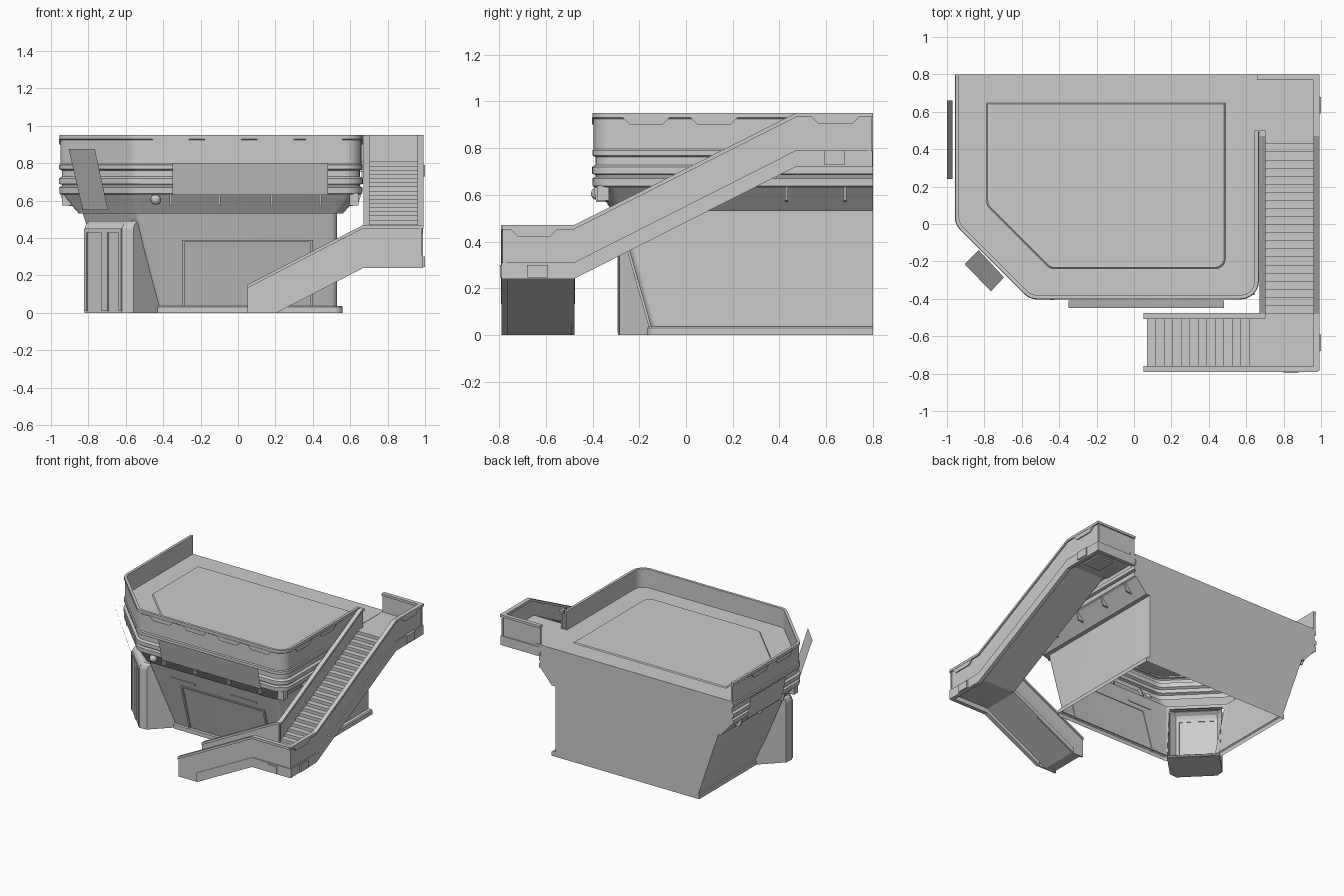
import bpy, bmesh, math
from mathutils import Vector

if "Cube" in bpy.data.objects:
    bpy.data.objects.remove(bpy.data.objects["Cube"])


def finish(name, bm, smooth=False, fix=True):
    if fix:
        bmesh.ops.recalc_face_normals(bm, faces=bm.faces)
    me = bpy.data.meshes.new(name)
    bm.to_mesh(me)
    bm.free()
    ob = bpy.data.objects.new(name, me)
    bpy.context.collection.objects.link(ob)
    if smooth:
        bpy.ops.object.select_all(action='DESELECT')
        ob.select_set(True)
        bpy.context.view_layer.objects.active = ob
        bpy.ops.object.shade_smooth_by_angle(angle=math.radians(20))
    return ob


def prism(name, axis, pts, lo, hi):
    """Extrude a profile (a, z) along x or y."""
    bm = bmesh.new()
    put = (lambda a, z, d: (d, a, z)) if axis == 'x' else (lambda a, z, d: (a, d, z))
    A = [bm.verts.new(put(a, z, lo)) for a, z in pts]
    B = [bm.verts.new(put(a, z, hi)) for a, z in pts]
    n = len(pts)
    bm.faces.new(A)
    bm.faces.new(B)
    for i in range(n):
        bm.faces.new((A[i], A[(i + 1) % n], B[(i + 1) % n], B[i]))
    return finish(name, bm)


def box(name, x0, x1, y0, y1, z0, z1):
    return prism(name, 'y', [(x0, z0), (x1, z0), (x1, z1), (x0, z1)], y0, y1)


def band(name, axis, path, z0, z1, lo, hi):
    """Strip that follows a path between two height offsets."""
    pts = [(a, z + z0) for a, z in path] + [(a, z + z1) for a, z in reversed(path)]
    return prism(name, axis, pts, lo, hi)


def outline(L, R, F, S, r, z, yl=0.8, yr=0.8, seg=6):
    """Plan open at the back: straight left, chamfer x+y=S, front, right."""
    c = [Vector(p) for p in ((L, yl), (L, S - L), (S - F, F), (R, F), (R, yr))]
    out = [c[0]]
    for i in (1, 2, 3):
        d1, d2 = (c[i - 1] - c[i]).normalized(), (c[i + 1] - c[i]).normalized()
        half = d1.angle(d2) / 2
        mid = c[i] + (d1 + d2).normalized() * (r / math.sin(half))
        a = c[i] + d1 * (r / math.tan(half)) - mid
        b = c[i] + d2 * (r / math.tan(half)) - mid
        w = a.angle(b)
        for k in range(seg + 1):
            t = k / seg
            out.append(mid + (a * math.sin((1 - t) * w) + b * math.sin(t * w)) / math.sin(w))
    out.append(c[4])
    return [(p.x, p.y, z) for p in out]


def loft(name, rings, top=False, closed=False, skip=()):
    bm = bmesh.new()
    V = [[bm.verts.new(p) for p in ring] for ring in rings]
    pairs = list(zip(V, V[1:])) + ([(V[-1], V[0])] if closed else [])
    for j, (a, b) in enumerate(pairs):
        for i in range(len(a) - 1):
            if (j, i) not in skip:
                bm.faces.new((a[i], a[i + 1], b[i + 1], b[i]))
    if top:
        bm.faces.new(V[-1])
    if closed:
        bm.faces.new([r[0] for r in V])
        bm.faces.new([r[-1] for r in V])
    else:
        bm.faces.new([r[0] for r in V] + [r[-1] for r in reversed(V)])
    return finish(name, bm, True)


def deck(o, z, yr=0.8):
    return outline(-0.95 - o, 0.66 + o, -0.395 - o, -0.95 - 1.414 * o, 0.09 + o, z, yr=yr)


def front_y(z):
    return -0.14 - 0.15 * z / 0.53


def wall(z):
    t = z / 0.53
    return outline(-0.65 - 0.18 * t, 0.53, front_y(z), -0.55 - 0.28 * t, 0.03, z)


# building shell: plinth, leaning walls (doorway open in the chamfer), ribbed deck edge, floor, flat back
plinth = [outline(-0.67, 0.56, -0.165, -0.585, 0.04, z) for z in (0, 0.03)]
plinth.append(outline(-0.665, 0.553, -0.158, -0.575, 0.035, 0.037))
ribs = [(-0.012, .63), (0.004, .638), (0.006, .67), (-0.008, .677),
        (-0.008, .685), (0.008, .69), (0.008, .718), (-0.008, .728), (-0.008, .762),
        (0.006, .768), (0.006, .79), (0, .797), (0, .81)]
flare = outline(-0.85, 0.56, -0.315, -0.855, 0.05, 0.53)
loft("building_shell", plinth + [wall(0.037), wall(0.48), wall(0.53), flare] + [deck(o, z) for o, z in ribs],
     top=True, skip={(3, 7)})

# deck parapet with a lip
loft("deck_parapet", [deck(o, z, 0.5) for o, z in
     [(0, .80), (0, .925), (0.005, .93), (0.005, .95), (-0.015, .95), (-0.015, .80)]], closed=True)


def trims(name, axis, centres, lo, hi, z=.93):
    for i, c in enumerate(centres):
        prism(f"{name}_{i}", axis, [(c - .1, z), (c - .07, z - .03), (c + .07, z - .03), (c + .1, z)], lo, hi)


trims("parapet_trim_front", 'y', (-0.36, -0.08, 0.2, 0.46), -0.403, -0.39)
trims("parapet_trim_left", 'x', (0.2, 0.48), -0.958, -0.945)
trims("parapet_trim_right", 'x', (-0.17, 0.12), 0.655, 0.668)

# low floor pad
loft("floor_pad", [outline(-0.79, 0.49, -0.24, -0.69, 0.05, 0.808, .65, .65),
                   outline(-0.782, 0.482, -0.232, -0.678, 0.05, 0.817, .642, .642)], top=True)

# fins under the flare
for i, x in enumerate((-0.36, -0.1, 0.18, 0.44)):
    prism(f"front_fin_{i}", 'x', [(-0.33, .57), (-0.385, .57), (-0.395, .635), (-0.36, .635)], x - .006, x + .006)
for i, y in enumerate((-0.1, 0.17, 0.43, 0.68)):
    prism(f"right_fin_{i}", 'y', [(0.59, .57), (0.64, .575), (0.66, .635), (0.62, .635)], y - .006, y + .006)
    if y > 0:
        prism(f"left_fin_{i}", 'y', [(-0.88, .57), (-0.93, .575), (-0.95, .635), (-0.91, .635)], y - .006, y + .006)

# corner lamps and round sensor
for n, x, y in (("right", 0.62, -0.355), ("left", -0.915, 0.03)):
    box(f"lamp_{n}", x - .025, x + .025, y - .025, y + .025, 0.575, 0.64)
bm = bmesh.new()
bmesh.ops.create_uvsphere(bm, u_segments=16, v_segments=8, radius=0.027)
bmesh.ops.translate(bm, verts=bm.verts, vec=(-0.44, -0.38, 0.605))
finish("round_sensor", bm, True)


# front gate frame lying on the leaning wall
def on_front(name, x0, x1, z0, z1, t):
    prism(name, 'x', [(front_y(z0) - t, z0), (front_y(z1) - t, z1),
                      (front_y(z1) + .005, z1), (front_y(z0) + .005, z0)], x0, x1)


on_front("gate_left", -0.30, -0.285, 0.03, 0.39, 0.01)
on_front("gate_right", 0.385, 0.40, 0.03, 0.39, 0.01)
on_front("gate_top", -0.285, 0.385, 0.378, 0.39, 0.01)
on_front("wall_band_left", -0.37, -0.17, 0.425, 0.44, 0.006)
on_front("wall_band_right", 0.12, 0.34, 0.425, 0.44, 0.006)


# entrance booth on the chamfer: hollow, open towards the building
def booth_ring(z, back, inset):
    front = [(-.815, -.03), (-.82, -.09), (-.62, -.29), (-.56, -.285)]
    front = [(x + inset, y + inset) for x, y in front]
    s0, s1 = (back - sum(front[0])) / 2, (back - sum(front[3])) / 2
    pts = [(front[0][0] + s0, front[0][1] + s0)] + front + [(front[3][0] + s1, front[3][1] + s1)]
    return [(x, y, z) for x, y in pts]


bm = bmesh.new()
V = [[bm.verts.new(p) for p in booth_ring(*a)] for a in
     ((0, -.52, 0), (.45, -.77, 0), (.475, -.78, .008), (.49, -.79, .025))]
for a, b in zip(V, V[1:]):
    for i in range(5):
        bm.faces.new((a[i], a[i + 1], b[i + 1], b[i]))
bm.faces.new(V[0])
bm.faces.new(V[-1])
finish("booth_body", bm)


# door strips on the booth face, measured along the face from its middle
def booth_strip(name, s0, s1, z0, z1):
    bm = bmesh.new()
    bmesh.ops.create_cube(bm, size=1)
    for v in bm.verts:
        s = (s0 if v.co.x < 0 else s1) * 0.7071
        d = -0.005 if v.co.y < 0 else 0.003
        v.co = (-0.72 + s + d, -0.19 - s + d, z0 if v.co.z < 0 else z1)
    finish(name, bm)


booth_strip("door_frame_left", -0.14, -0.12, 0.01, 0.45)
booth_strip("door_frame_right", 0.12, 0.14, 0.01, 0.45)
booth_strip("door_frame_top", -0.12, 0.12, 0.43, 0.45)
booth_strip("door_centre", -0.01, 0.04, 0.01, 0.43)


# thin tilted sign boards
def sign(name, pts):
    bm = bmesh.new()
    bm.faces.new([bm.verts.new(p) for p in pts])
    finish(name, bm, fix=False)


sign("sign_front", [(-.35, -.41, .63), (.48, -.41, .63), (.48, -.45, .8), (-.35, -.45, .8)])
sign("sign_left", [(-.97, .66, .63), (-.97, .24, .63), (-1, .24, .8), (-1, .66, .8)])
sign("sign_corner", [(-.83, -.14, .55), (-.695, -.285, .55), (-.765, -.36, .875), (-.905, -.215, .875)])


# stairs: stepped slabs with landings, undersides set above the parapet edge
def steps(a0, z0, a1, z1, n):
    out = []
    for i in range(n):
        a = a0 + (a1 - a0) * i / n
        out += [(a, z0 + (z1 - z0) * i / n), (a, z0 + (z1 - z0) * (i + 1) / n)]
    return out


UP = 0.035
prism("lower_flight", 'y', steps(.07, 0, .66, .32, 13)
      + [(.975, .32), (.975, .24 + UP), (.67, .24 + UP), (.145, 0)], -.775, -.49)
prism("upper_flight", 'x', [(-.5, .24 + UP), (-.5, .32)] + steps(-.48, .32, .47, .808, 22)
      + [(.785, .808), (.785, .72 + UP), (.47, .72 + UP), (-.48, .24 + UP)], .69, .975)
box("landing_bridge", .64, .70, .49, .795, .72 + UP, .808)

# stair parapets with rails and lower skirts: name, axis, path, side faces, depth
low_out = [(.05, .15), (.67, .47), (.985, .47)]
low_in = [(.05, .15), (.67, .47), (.70, .47)]
up_out = [(-.785, .47), (-.48, .47), (.47, .95), (.795, .95)]
up_in = [(-.5, .47), (-.48, .47), (.47, .95), (.5, .95)]
for name, axis, path, lo, hi, drop in (("low_outer", 'y', low_out, -.782, -.77, .23),
                                       ("low_inner", 'y', low_in, -.498, -.486, .23 - UP),
                                       ("up_outer", 'x', up_out, .97, .982, .23),
                                       ("up_inner", 'x', up_in, .682, .694, .23 - UP)):
    skirt = path
    if axis == 'y':
        foot = .05 + (drop - .15) / .516
        prism(name + "_parapet", axis, [(.05, 0)] + path
              + [(path[-1][0], .47 - drop), (.67, .47 - drop), (foot, 0)], lo, hi)
        skirt = [(foot, drop)] + path[1:]
    else:
        band(name + "_parapet", axis, path, -drop, 0, lo, hi)
    band(name + "_rail", axis, path, -.018, 0, lo - .01, hi + .01)
    band(name + "_skirt", axis, skirt, -drop, -.16, lo - .008, hi + .008)
box("landing_back_parapet", .66, .985, .778, .79, .72, .95)
box("landing_back_rail", .66, .992, .77, .8, .932, .95)
box("landing_back_skirt", .66, .99, .77, .798, .72, .79)
trims("stair_trim_low", 'x', (-.65,), .975, .99, .452)
trims("stair_trim_high", 'x', (.64,), .975, .99, .932)

# side plates and vent under the top landing
box("plate_low", .98, 1.0, -.68, -.59, .245, .30)
box("plate_high", .98, 1.0, .59, .68, .73, .79)
box("plate_low_front", .8, .88, -.797, -.78, .245, .30)
box("vent_frame", .77, .91, .55, .69, .745, .76)
